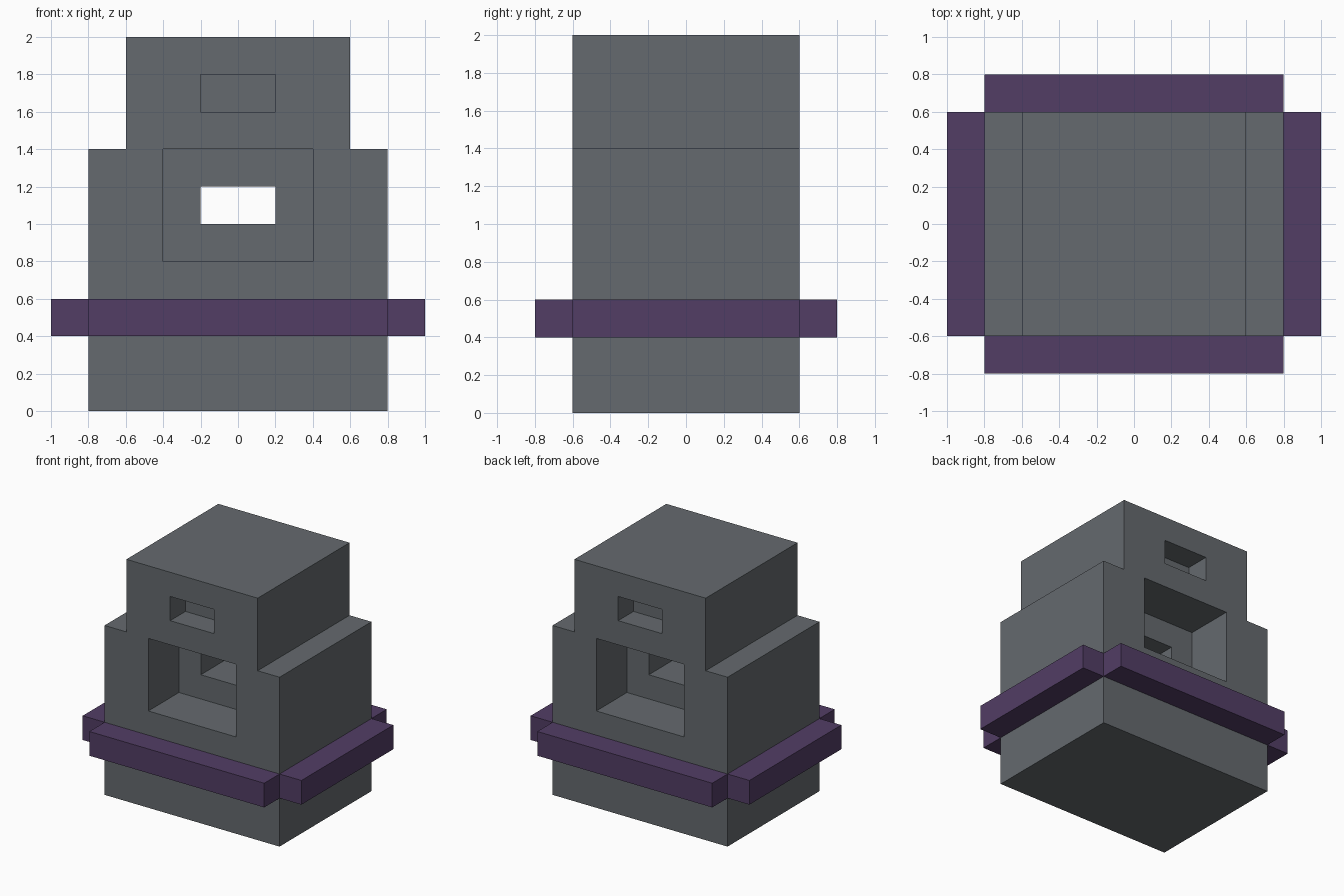
import bpy, bmesh
from mathutils import Vector

if "Cube" in bpy.data.objects:
    bpy.data.objects.remove(bpy.data.objects["Cube"])


def material(name, rgb):
    m = bpy.data.materials.new(name)
    m.diffuse_color = (*rgb, 1.0)
    m.use_nodes = True
    m.node_tree.nodes["Principled BSDF"].inputs["Base Color"].default_value = m.diffuse_color
    return m


stone = material("slate grey", (0.130, 0.144, 0.158))
cloth = material("dark purple", (0.084, 0.047, 0.130))


def add_object(name, bm, mat):
    bmesh.ops.recalc_face_normals(bm, faces=bm.faces)
    mesh = bpy.data.meshes.new(name)
    bm.to_mesh(mesh)
    bm.free()
    mesh.materials.append(mat)
    ob = bpy.data.objects.new(name, mesh)
    bpy.context.collection.objects.link(ob)
    return ob


def box(name, x, y, z, mat):
    """Box spanning the (low, high) pairs x, y and z."""
    bm = bmesh.new()
    bmesh.ops.create_cube(bm, size=1)
    for v in bm.verts:
        v.co = Vector([r[0] if c < 0 else r[1] for c, r in zip(v.co, (x, y, z))])
    return add_object(name, bm, mat)


# Body: stepped front outline extruded from front to back
half = [(0.8, 0), (0.8, 1.4), (0.6, 1.4), (0.6, 2.0)]
outline = half + [(-x, z) for x, z in reversed(half)]
bm = bmesh.new()
face = bm.faces.new([bm.verts.new((x, -0.6, z)) for x, z in outline])
ext = bmesh.ops.extrude_face_region(bm, geom=[face])
bmesh.ops.translate(bm, vec=(0, 1.2, 0),
                    verts=[g for g in ext["geom"] if isinstance(g, bmesh.types.BMVert)])
body = add_object("body", bm, stone)

# Openings: a through window, plus deep and shallow recesses on front and back
cutters = [box("window_cutter", (-0.2, 0.2), (-0.7, 0.7), (1.0, 1.2), stone)]
for s in (-1, 1):
    cutters.append(box("large_recess_cutter", (-0.4, 0.4),
                       sorted((s * 0.2, s * 0.7)), (0.8, 1.4), stone))
    cutters.append(box("small_recess_cutter", (-0.2, 0.2),
                       sorted((s * 0.4, s * 0.7)), (1.6, 1.8), stone))
for c in cutters:
    mod = body.modifiers.new(c.name, 'BOOLEAN')
    mod.operation = 'DIFFERENCE'
    mod.solver = 'EXACT'
    mod.object = c
    c.hide_render = True

# Bake the cuts into the body and drop the cutters
graph = bpy.context.evaluated_depsgraph_get()
cut_mesh = bpy.data.meshes.new_from_object(body.evaluated_get(graph))
body.modifiers.clear()
body.data = cut_mesh
cut_mesh.name = "body"
for c in cutters:
    bpy.data.objects.remove(c)

# Belt: four bars around the body, open at the corners
for s, fb, lr in ((-1, "front", "left"), (1, "back", "right")):
    box(f"{fb}_belt_bar", (-0.8, 0.8), sorted((s * 0.6, s * 0.8)), (0.4, 0.6), cloth)
    box(f"{lr}_belt_bar", sorted((s * 0.8, s * 1.0)), (-0.6, 0.6), (0.4, 0.6), cloth)
